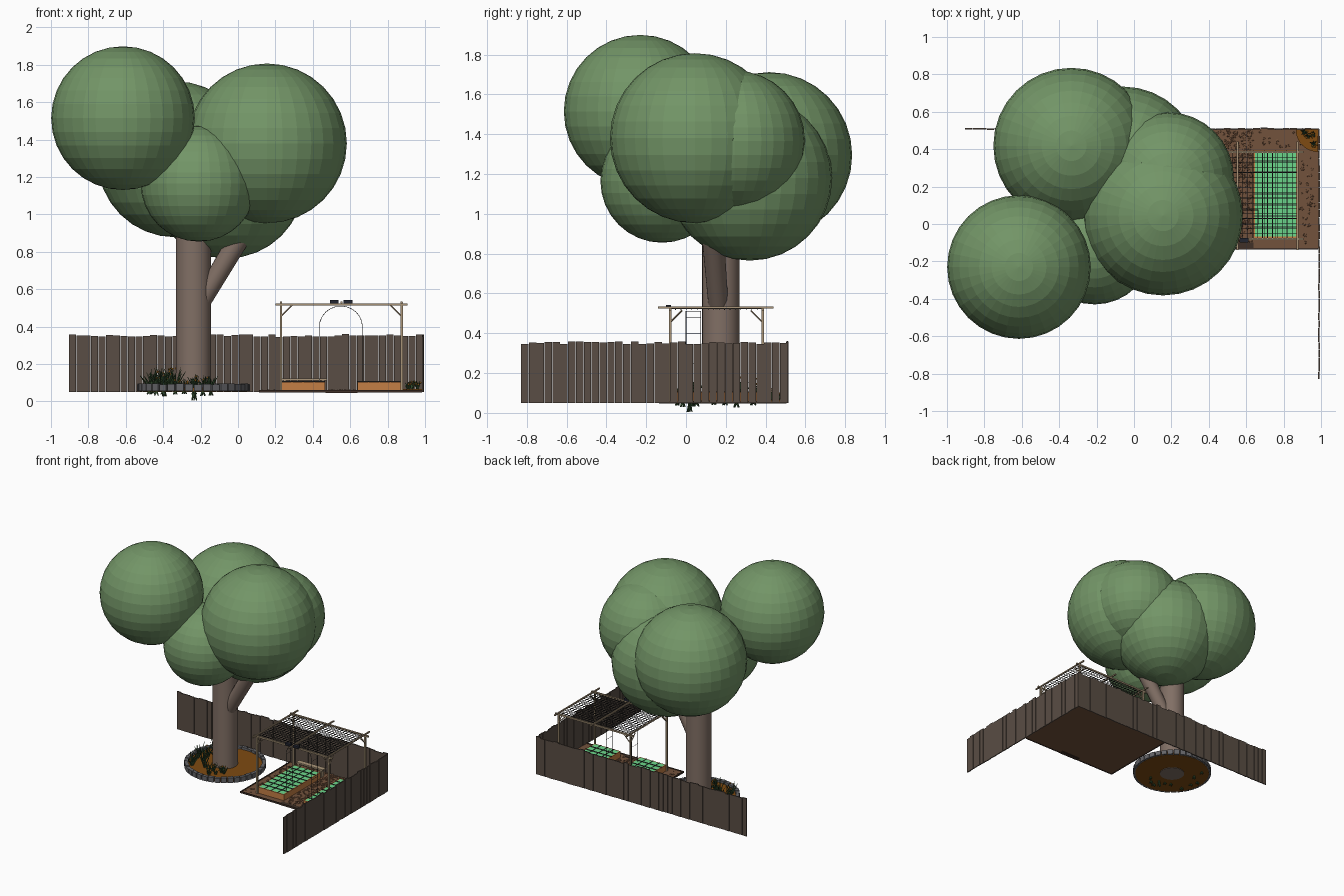
import bpy, bmesh, math, random
from mathutils import Vector, Matrix

if "Cube" in bpy.data.objects:
    bpy.data.objects.remove(bpy.data.objects["Cube"])

random.seed(4)
mats = {}


def mat(name, rgb):
    m = bpy.data.materials.new(name)
    m.diffuse_color = (*rgb, 1)
    m.use_nodes = True
    m.node_tree.nodes["Principled BSDF"].inputs["Base Color"].default_value = m.diffuse_color
    mats[name] = m


for n, c in {"leaf": (.17, .30, .135), "bark": (.22, .16, .13), "fence_wood": (.10, .075, .058),
             "pale_wood": (.40, .30, .19), "orange_wood": (.55, .21, .06), "soil": (.17, .085, .045),
             "dark_soil": (.05, .03, .02), "mulch": (.21, .07, .006), "crop": (.15, .68, .26),
             "stone": (.13, .13, .14), "wire": (.02, .02, .02), "plant": (.035, .08, .03),
             "flower": (.65, .25, .02), "lamp": (.015, .018, .03)}.items():
    mat(n, c)


class Part:
    """Collects primitives into one mesh object."""
    def __init__(self, name, material):
        self.name, self.material, self.bm = name, material, bmesh.new()

    def box(self, x0, x1, y0, y1, z0, z1, rot=0.0):
        m = (Matrix.Translation(((x0 + x1) / 2, (y0 + y1) / 2, (z0 + z1) / 2))
             @ Matrix.Rotation(rot, 4, 'Z') @ Matrix.Diagonal((x1 - x0, y1 - y0, z1 - z0, 1)))
        bmesh.ops.create_cube(self.bm, size=1, matrix=m)

    def rod(self, a, b, r0, r1=None, seg=6):
        a, b = Vector(a), Vector(b)
        d = b - a
        m = Matrix.Translation((a + b) / 2) @ d.to_track_quat('Z', 'Y').to_matrix().to_4x4()
        bmesh.ops.create_cone(self.bm, cap_ends=True, segments=seg, radius1=r0,
                              radius2=r0 if r1 is None else r1, depth=d.length, matrix=m)

    def ball(self, c, r, squash=1.0, sub=1):
        m = Matrix.Translation(c) @ Matrix.Diagonal((1, 1, squash, 1))
        bmesh.ops.create_icosphere(self.bm, subdivisions=sub, radius=r, matrix=m)

    def done(self, smooth=False):
        me = bpy.data.meshes.new(self.name)
        self.bm.to_mesh(me)
        self.bm.free()
        me.materials.append(mats[self.material])
        ob = bpy.data.objects.new(self.name, me)
        bpy.context.collection.objects.link(ob)
        if smooth:
            for p in me.polygons:
                p.use_smooth = len(p.vertices) == 4
        return ob


# Tree canopy: overlapping faceted spheres
for i, (x, y, z, r) in enumerate([(-.615, -.23, 1.515, .384), (.155, .045, 1.38, .427),
                                  (-.21, -.12, 1.165, .31), (-.335, .418, 1.295, .417),
                                  (-.06, .32, 1.18, .415), (.18, .243, 1.365, .355)]):
    p = Part(f"canopy_{i + 1}", "leaf")
    bmesh.ops.create_uvsphere(p.bm, u_segments=32, v_segments=16, radius=r,
                              matrix=Matrix.Translation((x, y, z)))
    p.done()

# Trunk and side branch
TX, TY = -.238, .175
p = Part("trunk", "bark")
p.rod((TX, TY, .05), (TX, TY, 1.2), .094, .094, 32)
p.done(True)
p = Part("branch", "bark")
p.rod((-.21, .165, .51), (.13, .12, 1.08), .05, .06, 16)
p.done(True)

# Round mulch bed with stone edging
p = Part("tree_bed", "mulch")
p.rod((TX, TY, .054), (TX, TY, .075), .285, .285, 48)
p.done()
p = Part("stone_edging", "stone")
for i in range(38):
    a = i * math.tau / 38
    x, y = TX + .287 * math.cos(a), TY + .287 * math.sin(a)
    p.box(x - .014, x + .014, y - .021, y + .021, .055, .09 + random.uniform(0, .008), a)
p.done()

# Board fence along the back and the right side
p = Part("back_fence", "fence_wood")
n = 48
for i in range(n):
    x, s, j = -.905 + i * 1.895 / n, 1.895 / n, random.uniform(-.002, .002)
    p.box(x + .001, x + s - .001, .505 + j, .513 + j, .05, .352 + random.uniform(-.006, .008))
p.done()
p = Part("side_fence", "fence_wood")
n = 34
for i in range(n):
    y, s, j = -.83 + i * 1.34 / n, 1.34 / n, random.uniform(-.002, .002)
    p.box(.985 + j, .993 + j, y + .001, y + s - .001, .05, .352 + random.uniform(-.006, .008))
p.done()

# Garden ground, its frame and gravel
p = Part("garden_ground", "soil")
p.box(.12, .987, -.13, .508, .05, .056)
p.done()
p = Part("ground_edge", "dark_soil")
p.box(.115, .985, -.135, -.127, .048, .061)
p.box(.113, .121, -.135, .505, .048, .061)
p.box(.467, .638, -.135, -.10, .046, .06)
p.done()
p = Part("gravel", "soil")
for i in range(420):
    x, y = random.uniform(.475, .63), random.uniform(-.1, .5)
    if i % 3 == 0:
        x, y = random.choice([(random.uniform(.13, .22), y), (random.uniform(.885, .975), y),
                              (random.uniform(.14, .97), random.uniform(.41, .5))])
    p.ball((x, y, .057), random.uniform(.005, .011), .6)
p.done()

# Two raised beds: orange boards, green crop, dark grid
boards, crop, grid = Part("bed_boards", "orange_wood"), Part("crop", "crop"), Part("bed_grid", "wire")
for x0, x1 in ((.23, .465), (.64, .875)):
    y0, y1, t = -.075, .395, .008
    boards.box(x0, x1, y0, y0 + t, .056, .105)
    boards.box(x0, x1, y1 - t, y1, .056, .105)
    boards.box(x0, x0 + t, y0 + t, y1 - t, .056, .105)
    boards.box(x1 - t, x1, y0 + t, y1 - t, .056, .105)
    crop.box(x0 + t, x1 - t, y0 + t, y1 - t, .056, .105)
    for k in range(1, 8):
        y = y0 + k * (y1 - y0) / 8
        grid.box(x0, x1, y - .003, y + .003, .104, .109)
    for k in range(1, 4):
        x = x0 + k * (x1 - x0) / 4
        grid.box(x - .002, x + .002, y0, y1, .104, .108)
for q in (boards, crop, grid):
    q.done()

# Small bench behind the left bed
p = Part("bench", "pale_wood")
p.box(.235, .475, .41, .45, .112, .124)
for x in (.25, .455):
    p.box(x - .006, x + .006, .415, .445, .055, .112)
p.done()

# Pergola: posts, corner braces, beams
p = Part("pergola_frame", "pale_wood")
PX, PY = (.23, .875), (-.08, .385)
for x in PX:
    for y in PY:
        p.box(x - .006, x + .006, y - .006, y + .006, .055, .53)
        sx, sy = (1 if x < .5 else -1), (1 if y < .1 else -1)
        p.rod((x, y, .455), (x + .06 * sx, y, .515), .004)
        p.rod((x, y, .455), (x, y + .06 * sy, .515), .004)
for y in PY:
    p.box(.2, .905, y - .006, y + .006, .513, .525)
for x in (.23, .5525, .875):
    p.box(x - .005, x + .005, -.14, .44, .525, .535)
p.done()

# Roof lattice
p = Part("pergola_lattice", "wire")
for k in range(1, 24):
    x = .23 + k * .645 / 24
    p.box(x - .0016, x + .0016, -.075, .385, .521, .524)
for k in range(1, 17):
    y = -.08 + k * .465 / 17
    p.box(.23, .875, y - .0016, y + .0016, .518, .521)
p.done()

# Wire arch beneath the pergola
p = Part("wire_arch", "wire")
arch = [(.435, .055), (.435, .40)] + [(.55 - .115 * math.cos(a), .40 + .11 * math.sin(a))
        for a in [math.pi * i / 12 for i in range(1, 12)]] + [(.665, .40), (.665, .055)]
for y in (0, .075):
    for (xa, za), (xb, zb) in zip(arch, arch[1:]):
        p.rod((xa, y, za), (xb, y, zb), .0016, seg=5)
for x, z in arch[1:-1:3] + [(.435, .25), (.665, .25), (.435, .15), (.665, .15)]:
    p.rod((x, 0, z), (x, .075, z), .0013, seg=5)
p.done()

# Pair of dark lamps on the front beam
p = Part("lamps", "lamp")
for x in (.515, .588):
    p.box(x - .023, x + .023, -.1, -.075, .525, .542)
p.done()

# Corner flower bed: quarter disc of mulch
p = Part("corner_bed", "mulch")
ring = [(.985, .505)] + [(.985 - .12 * math.cos(a), .505 - .12 * math.sin(a))
                        for a in [math.pi / 2 * i / 10 for i in range(11)]]
face = p.bm.faces.new([p.bm.verts.new((x, y, .056)) for x, y in ring])
top = bmesh.ops.extrude_face_region(p.bm, geom=[face])["geom"]
bmesh.ops.translate(p.bm, verts=[v for v in top if isinstance(v, bmesh.types.BMVert)], vec=(0, 0, .012))
bmesh.ops.recalc_face_normals(p.bm, faces=p.bm.faces)
p.done()

# Spiky plants with flowers; roots poke through under the tree bed
leaves, flowers = Part("plants", "plant"), Part("flowers", "flower")


def plant(x, y, z, h, flower, root=0.0):
    for k in range(9):
        a = k * 2.4 + random.random()
        s = random.uniform(.15, .55) * h
        tip = (x + s * math.cos(a), y + s * math.sin(a), z + h * random.uniform(.55, 1))
        leaves.rod((x, y, z), tip, .006, .001, 4)
    if flower:
        for k in range(3):
            flowers.ball((x + random.uniform(-.02, .02), y + random.uniform(-.02, .02),
                          z + h * random.uniform(.5, .9)), .006)
    if root:
        for k in range(4):
            a = k * 1.57 + random.random()
            leaves.rod((x, y, .056), (x + .014 * math.cos(a), y + .014 * math.sin(a), root), .007, .003, 4)


for i in range(20):
    a = math.radians(125 + i * 9.5 + random.uniform(-4, 4))
    r = random.uniform(.14, .25)
    plant(TX + r * math.cos(a), TY + r * math.sin(a), .07,
          random.uniform(.06, .12) if i < 12 else random.uniform(.04, .075), i % 2 == 0,
          random.uniform(.028, .042) if i % 2 else 0)
plant(-.17, .03, .07, .07, True, .0)
plant(-.235, .02, .07, .08, True, .005)
for x, y in ((.96, .48), (.93, .47), (.96, .43), (.91, .49)):
    plant(x, y, .066, .045, True)
leaves.done()
flowers.done()
